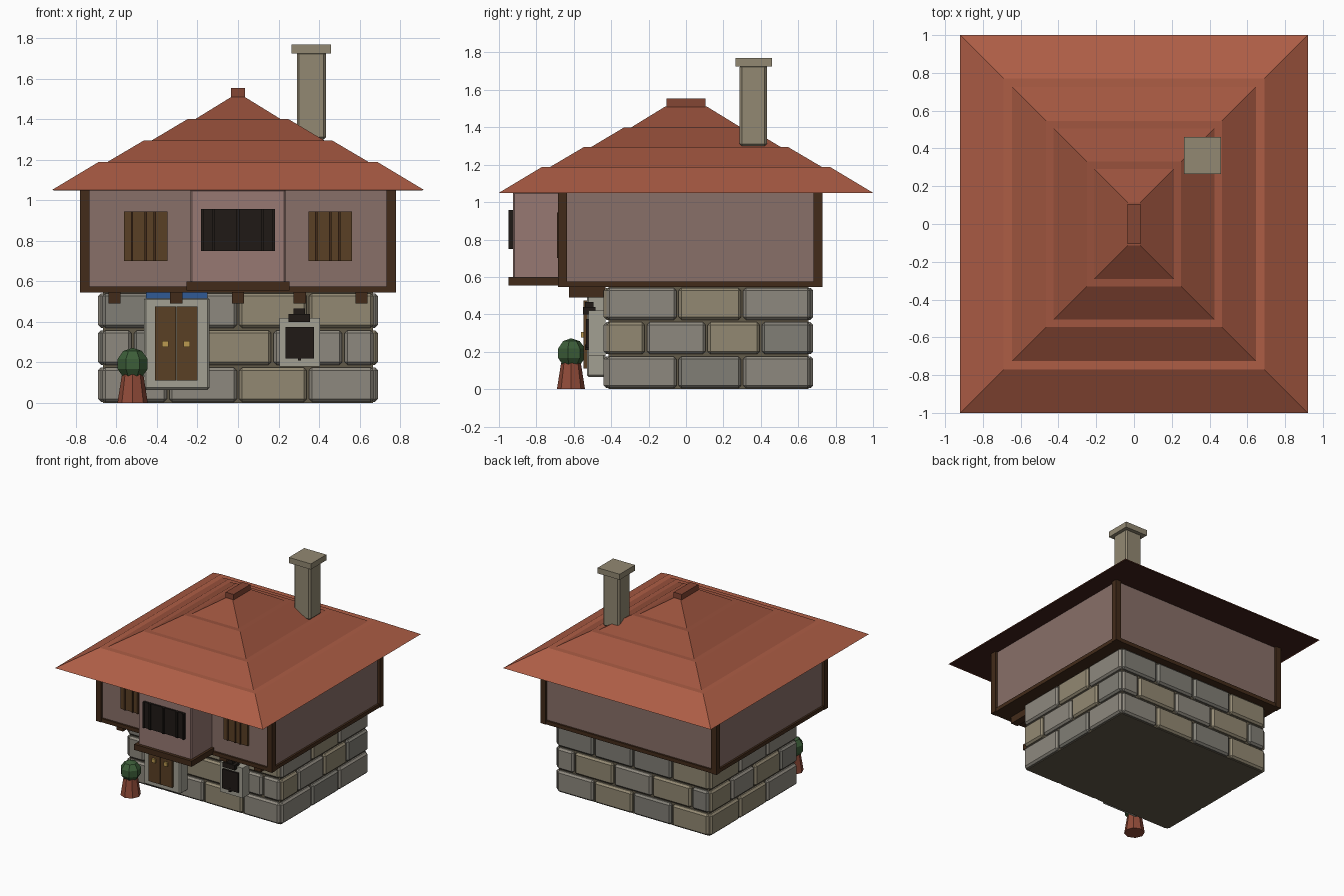
import bpy, bmesh, random

if "Cube" in bpy.data.objects:
    bpy.data.objects.remove(bpy.data.objects["Cube"])
random.seed(4)

def material(name, r, g, b):
    m = bpy.data.materials.new(name)
    m.diffuse_color = (r, g, b, 1)
    m.use_nodes = True
    m.node_tree.nodes["Principled BSDF"].inputs["Base Color"].default_value = m.diffuse_color
    return m

ROOF = [material("roof_%d" % i, 0.42 * k, 0.11 * k, 0.06 * k) for i, k in enumerate((1, 0.85, 0.75, 0.55))]
STONES = [material("stone_grey", 0.27, 0.25, 0.21), material("stone_tan", 0.29, 0.25, 0.17),
          material("stone_dark", 0.22, 0.21, 0.18)]
MORTAR = material("mortar", 0.12, 0.1, 0.065)
PLASTER = material("plaster", 0.25, 0.16, 0.14)
BAY = material("bay_plaster", 0.31, 0.19, 0.17)
TIMBER = material("timber", 0.055, 0.024, 0.01)
BOARD = material("board", 0.1, 0.05, 0.018)
DARK = material("dark", 0.014, 0.01, 0.008)
FRAME = material("pale_stone", 0.36, 0.35, 0.29)
BRASS = material("brass", 0.5, 0.32, 0.08)
BLUE = material("blue_tile", 0.03, 0.1, 0.3)
CLAY = material("clay", 0.28, 0.07, 0.04)
LEAF = material("leaf", 0.045, 0.11, 0.04)
SOFFIT = material("soffit", 0.05, 0.015, 0.01)

def finish(name, bm, mat, bevel=0):
    bmesh.ops.recalc_face_normals(bm, faces=bm.faces)
    me = bpy.data.meshes.new(name)
    bm.to_mesh(me)
    bm.free()
    me.materials.append(mat)
    ob = bpy.data.objects.new(name, me)
    bpy.context.collection.objects.link(ob)
    if bevel:
        mod = ob.modifiers.new("bevel", 'BEVEL')
        mod.width, mod.segments = bevel, 1
    return ob

def frustum(name, low, high, z0, z1, mat, bevel=0):
    """Box or tapered box; low and high are (x0, x1, y0, y1)."""
    bm = bmesh.new()
    rings = [[bm.verts.new((r[i], r[j], z)) for i, j in ((0, 2), (1, 2), (1, 3), (0, 3))]
             for r, z in ((low, z0), (high, z1))]
    bm.faces.new(rings[0][::-1])
    bm.faces.new(rings[1])
    for i in range(4):
        k = (i + 1) % 4
        bm.faces.new((rings[0][i], rings[0][k], rings[1][k], rings[1][i]))
    return finish(name, bm, mat, bevel)

def box(name, x0, x1, y0, y1, z0, z1, mat, bevel=0):
    r = (x0, x1, y0, y1)
    return frustum(name, r, r, z0, z1, mat, bevel)

# ground floor: mortar core faced with three courses of bevelled stones
box("mortar_core", -0.665, 0.665, -0.415, 0.655, 0, 0.545, MORTAR)
FULL_X, HALF_X = (-0.675, -0.345, 0, 0.345, 0.675), (-0.675, -0.52, -0.17, 0.17, 0.52, 0.675)
FULL_Y, HALF_Y = (-0.43, -0.045, 0.3, 0.67), (-0.43, -0.215, 0.11, 0.4, 0.67)
for row in range(3):
    z0 = 0.005 + row * 0.183
    z1 = z0 + 0.17
    xs, ys = (HALF_X, HALF_Y) if row == 1 else (FULL_X, FULL_Y)
    g = 0.006
    for a, b in zip(xs, xs[1:]):
        for y0, y1 in ((-0.44, -0.36), (0.6, 0.68)):
            box("wall_stone", a + g, b - g, y0, y1, z0, z1, random.choice(STONES), 0.014)
    for a, b in zip(ys, ys[1:]):
        for x0, x1 in ((-0.69, -0.61), (0.61, 0.69)):
            box("wall_stone", x0, x1, a + g, b - g, z0, z1, random.choice(STONES), 0.014)

# upper floor: plaster box, sill beam, corner posts, joists
box("upper_wall", -0.76, 0.76, -0.665, 0.71, 0.56, 1.055, PLASTER)
box("sill_beam", -0.775, 0.775, -0.68, 0.725, 0.545, 0.575, TIMBER)
for x in (-0.757, 0.757):
    for y in (-0.66, 0.705):
        box("corner_post", x - 0.023, x + 0.023, y - 0.024, y + 0.024, 0.545, 1.055, TIMBER)
for i in range(5):
    x = -0.61 + i * 0.305
    box("joist", x - 0.03, x + 0.03, -0.625, -0.43, 0.49, 0.547, TIMBER)

# projecting bay with its base and barred window
box("bay", -0.235, 0.235, -0.925, -0.65, 0.59, 1.055, BAY, 0.008)
box("bay_base", -0.255, 0.255, -0.95, -0.65, 0.555, 0.6, TIMBER)
box("bay_window", -0.183, 0.183, -0.94, -0.92, 0.75, 0.957, DARK)
for x in (-0.175, -0.12, 0.0, 0.12, 0.175):
    box("window_bar", x - 0.007, x + 0.007, -0.95, -0.93, 0.75, 0.957, DARK)

# boarded windows on each side of the bay
for c in (-0.455, 0.455):
    box("window_back", c - 0.108, c + 0.108, -0.682, -0.66, 0.7, 0.945, BOARD)
    for d in (-0.068, 0.0, 0.045):
        box("board_gap", c + d - 0.006, c + d + 0.006, -0.69, -0.67, 0.7, 0.945, TIMBER)

# hipped roof in four stepped tiers, ridge cap
tiers = [(0.92, 0.69, 1.05, 1.188), (0.66, 0.465, 1.18, 1.295),
         (0.44, 0.25, 1.287, 1.4), (0.225, 0.033, 1.392, 1.51)]
for i, (a, b, z0, z1) in enumerate(tiers):
    frustum("roof_tier", (-a, a, -a - 0.08, a + 0.08), (-b, b, -b - 0.08, b + 0.08), z0, z1, ROOF[min(i, 2)])
box("soffit", -0.91, 0.91, -0.99, 0.99, 1.048, 1.052, SOFFIT)
box("ridge_cap", -0.035, 0.035, -0.105, 0.105, 1.5, 1.553, ROOF[3])

# chimney
box("chimney", 0.29, 0.435, 0.287, 0.433, 1.3, 1.735, STONES[1], 0.012)
box("chimney_cap", 0.265, 0.46, 0.265, 0.46, 1.725, 1.77, STONES[1])

# double door in a pale frame
box("door_frame", -0.465, -0.14, -0.53, -0.43, 0.065, 0.52, FRAME, 0.01)
box("door_lintel", -0.455, -0.15, -0.525, -0.43, 0.515, 0.545, BLUE)
for s in (-1, 1):
    c = -0.305 + s * 0.053
    box("door_leaf", c - 0.051, c + 0.051, -0.547, -0.52, 0.11, 0.475, BOARD)
    box("door_knob", c - 0.016, c + 0.016, -0.562, -0.54, 0.275, 0.305, BRASS)

# small ground floor window with a hood
box("niche_frame", 0.205, 0.405, -0.52, -0.43, 0.18, 0.42, FRAME)
box("niche_pane", 0.235, 0.375, -0.535, -0.5, 0.22, 0.375, DARK)
box("niche_hood", 0.25, 0.355, -0.55, -0.485, 0.4, 0.44, DARK)
box("niche_hood_top", 0.275, 0.33, -0.54, -0.495, 0.435, 0.465, DARK)
box("niche_latch", 0.296, 0.31, -0.54, -0.52, 0.21, 0.24, DARK)

# potted bush
bm = bmesh.new()
bmesh.ops.create_cone(bm, cap_ends=True, segments=8, radius1=0.075, radius2=0.053, depth=0.14)
bmesh.ops.translate(bm, verts=bm.verts, vec=(-0.52, -0.615, 0.07))
finish("plant_pot", bm, CLAY)
bm = bmesh.new()
bmesh.ops.create_uvsphere(bm, u_segments=7, v_segments=5, radius=0.08)
bmesh.ops.translate(bm, verts=bm.verts, vec=(-0.52, -0.615, 0.192))
finish("bush", bm, LEAF)
